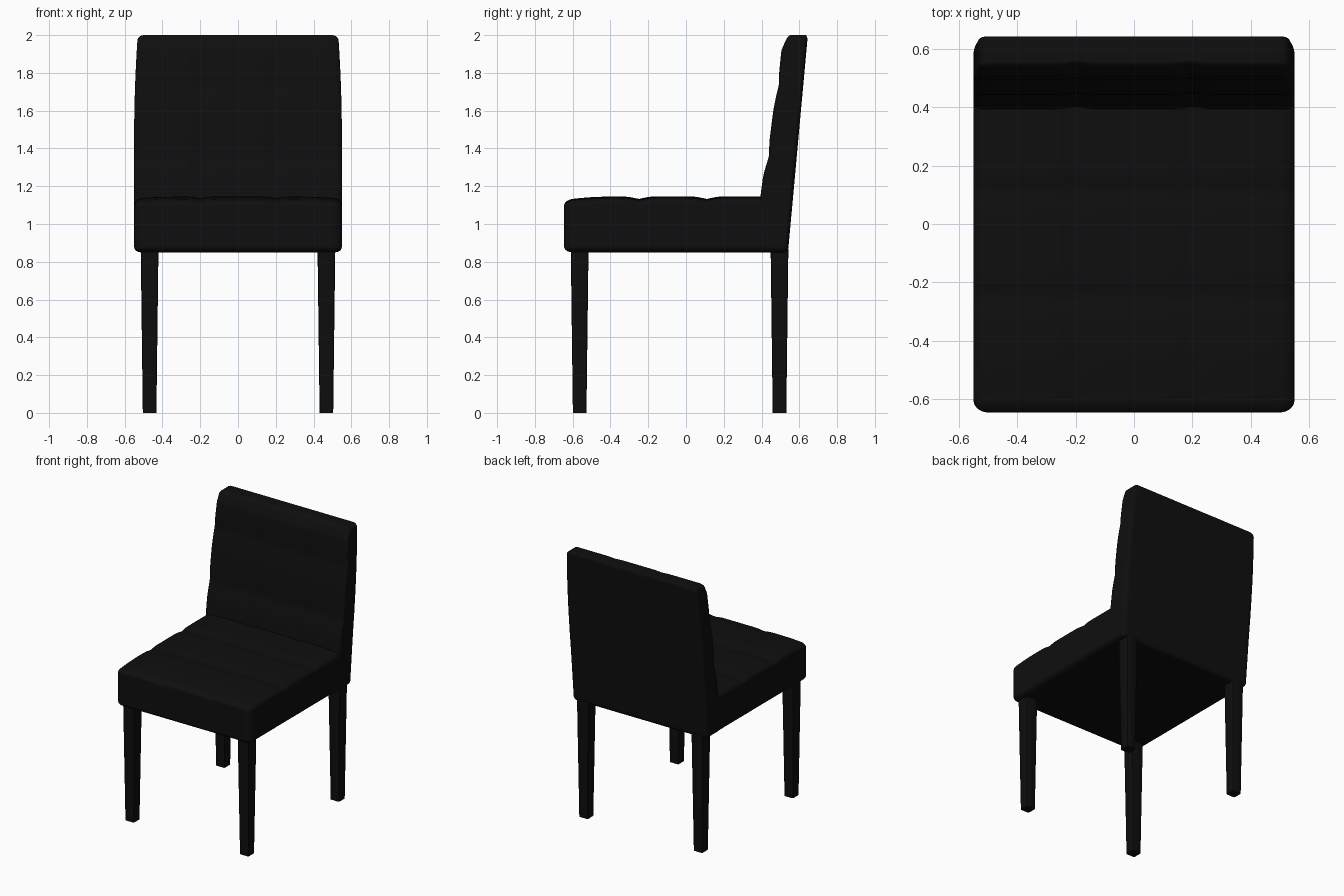
import bpy, bmesh, math
from mathutils import Vector

if "Cube" in bpy.data.objects:
    bpy.data.objects.remove(bpy.data.objects["Cube"])


def material(name, value):
    m = bpy.data.materials.new(name)
    m.diffuse_color = (value, value, value, 1)
    m.use_nodes = True
    m.node_tree.nodes["Principled BSDF"].inputs["Base Color"].default_value = m.diffuse_color
    return m


leather = material("black leather", 0.0045)
wood = material("black wood", 0.0042)


def finish(bm, name, mat):
    bmesh.ops.recalc_face_normals(bm, faces=bm.faces)
    me = bpy.data.meshes.new(name)
    bm.to_mesh(me)
    bm.free()
    me.materials.append(mat)
    ob = bpy.data.objects.new(name, me)
    bpy.context.collection.objects.link(ob)
    bpy.ops.object.select_all(action='DESELECT')
    ob.select_set(True)
    bpy.context.view_layer.objects.active = ob
    bpy.ops.object.shade_smooth_by_angle(angle=math.radians(35))
    return ob


def cushion(name, lo, hi, rad, shape):
    """Rounded box on a fine grid, then reshaped by a rule."""
    bm = bmesh.new()
    bmesh.ops.create_cube(bm, size=2)
    bmesh.ops.subdivide_edges(bm, edges=bm.edges[:], cuts=59, use_grid_fill=True)
    for v in bm.verts:
        p, n = [0] * 3, Vector()
        for i in range(3):
            half = (hi[i] - lo[i]) / 2
            s = math.sin(v.co[i] * math.pi / 2) * half
            p[i] = max(-half + rad[i], min(half - rad[i], s))
            n[i] = (s - p[i]) / rad[i]
        n.normalize()
        co = Vector([(lo[i] + hi[i]) / 2 + p[i] + n[i] * rad[i] for i in range(3)])
        v.co = shape(co)
    return finish(bm, name, leather)


def groove(t, centres, width=0.035):
    return sum(math.exp(-((t - c) / width) ** 2) for c in centres)


def interp(z, pts):
    for (z0, a), (z1, b) in zip(pts, pts[1:]):
        if z <= z1:
            return a + (b - a) * (z - z0) / (z1 - z0)
    return pts[-1][1]


# Seat: crowned top with tufting grooves
def shape_seat(c):
    t = max(0, (c.z - 0.95) / 0.19)
    drop = 0.012 * groove(c.y, (-0.25, 0.11)) + 0.008 * groove(c.x, (-0.2, 0.2))
    drop += 0.018 * max(0, (-c.y - 0.4) / 0.245) ** 2 + 0.012 * (abs(c.x) / 0.55) ** 6
    c.z -= drop * t
    return c


cushion("seat", (-0.55, -0.645, 0.85), (0.55, 0.51, 1.145), (0.05, 0.045, 0.03), shape_seat)

# Backrest: leaning slab, padded front in three rows
FRONT = [(0.85, 0.37), (1.14, 0.393), (1.25, 0.408), (1.36, 0.436), (1.45, 0.443),
         (1.6, 0.462), (1.73, 0.487), (1.8, 0.493), (1.92, 0.505), (2.0, 0.54)]


def shape_back(c):
    t = (c.y + 0.075) / 0.15
    front = interp(c.z, FRONT) + 0.008 * groove(c.x, (-0.2, 0.2)) + 0.004 * groove(c.z, (1.36, 1.74))
    rear = 0.54 + 0.105 * (c.z - 0.85) / 1.15
    c.y = front + t * (rear - front)
    c.x *= 1 - 0.035 * max(0, (c.z - 1.45) / 0.55) ** 2
    return c


cushion("backrest", (-0.55, -0.075, 0.85), (0.55, 0.075, 2.0), (0.035, 0.02, 0.03), shape_back)

# Legs: square, tapering to the floor
for side, sx in (("right", 1), ("left", -1)):
    for end, y in (("front", -0.563), ("rear", 0.495)):
        bm = bmesh.new()
        bmesh.ops.create_cube(bm, size=1)
        for v in bm.verts:
            top = v.co.z > 0
            w = 0.094 if top else 0.072
            v.co = (sx * 0.468 + v.co.x * w, y + v.co.y * w, 0.87 if top else 0)
        upright = [e for e in bm.edges if abs(e.verts[0].co.z - e.verts[1].co.z) > 0.1]
        bmesh.ops.bevel(bm, geom=upright, offset=0.008, segments=2, profile=0.5, affect='EDGES')
        finish(bm, f"{end}_{side}_leg", wood)
